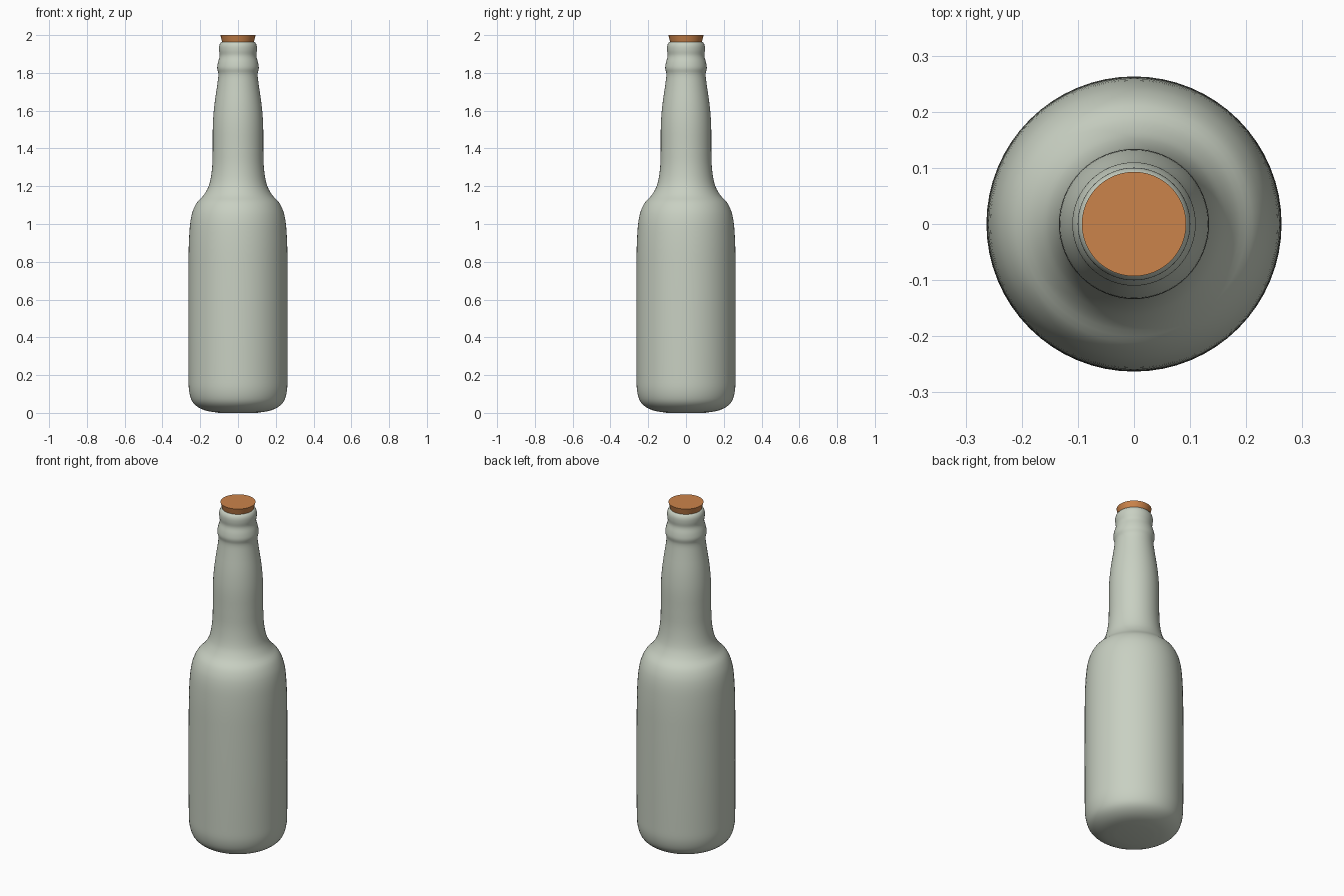
import bpy, bmesh, math
from mathutils import Vector

SEGMENTS = 64

cube = bpy.data.objects.get("Cube")
if cube:
    bpy.data.objects.remove(cube, do_unlink=True)


def material(name, rgb, roughness):
    mat = bpy.data.materials.new(name)
    mat.use_nodes = True
    mat.diffuse_color = (*rgb, 1)
    shader = mat.node_tree.nodes["Principled BSDF"]
    shader.inputs["Base Color"].default_value = (*rgb, 1)
    shader.inputs["Roughness"].default_value = roughness
    return mat


def smooth_profile(points, steps=4):
    """Catmull-Rom curve through (radius, height) points."""
    pts = [Vector(p) for p in points]
    pts = [pts[0]] + pts + [pts[-1]]
    curve = []
    for a, b, c, d in zip(pts, pts[1:], pts[2:], pts[3:]):
        # Tangents are limited by segment length so straight walls stay straight
        span = (c - b).length
        m0 = (c - a).normalized() * span
        m1 = (d - b).normalized() * span
        for i in range(steps):
            t = i / steps
            curve.append(b * (2*t**3 - 3*t**2 + 1) + m0 * (t**3 - 2*t**2 + t)
                         + c * (3*t**2 - 2*t**3) + m1 * (t**3 - t**2))
    return curve + [pts[-1]]


def lathe(name, profile, mat):
    """Spin a (radius, height) profile round z and cap both ends."""
    bm = bmesh.new()
    rings = []
    for r, z in profile:
        rings.append([bm.verts.new((r * math.cos(k * math.tau / SEGMENTS),
                                    r * math.sin(k * math.tau / SEGMENTS), z))
                      for k in range(SEGMENTS)])
    for low, high in zip(rings, rings[1:]):
        for k in range(SEGMENTS):
            n = (k + 1) % SEGMENTS
            bm.faces.new((low[k], low[n], high[n], high[k]))
    bm.faces.new(rings[0][::-1])
    bm.faces.new(rings[-1])
    mesh = bpy.data.meshes.new(name)
    bm.to_mesh(mesh)
    bm.free()
    mesh.materials.append(mat)
    obj = bpy.data.objects.new(name, mesh)
    bpy.context.collection.objects.link(obj)
    bpy.ops.object.select_all(action="DESELECT")
    obj.select_set(True)
    bpy.context.view_layer.objects.active = obj
    bpy.ops.object.shade_smooth_by_angle(angle=math.radians(35))
    return obj


glass = material("pale grey green glass", (0.58, 0.63, 0.54), 0.4)
cork = material("cork brown", (0.60, 0.23, 0.07), 0.8)

# Bottle: rounded base, straight body, shoulder, neck, collar and lip
lathe("bottle", smooth_profile([
    (0.10, 0.0), (0.18, 0.015), (0.235, 0.05), (0.257, 0.105), (0.262, 0.18),
    (0.262, 0.80), (0.257, 0.96), (0.245, 1.05), (0.22, 1.11), (0.18, 1.155),
    (0.152, 1.21), (0.137, 1.30), (0.134, 1.40), (0.133, 1.53), (0.125, 1.63),
    (0.108, 1.75), (0.104, 1.795), (0.11, 1.825), (0.106, 1.855),
    (0.097, 1.89), (0.100, 1.92), (0.099, 1.945), (0.090, 1.962),
    (0.078, 1.966)]), glass)

# Tapered stopper seated in the mouth
lathe("cork_stopper", [(0.068, 1.90), (0.093, 2.0)], cork)
